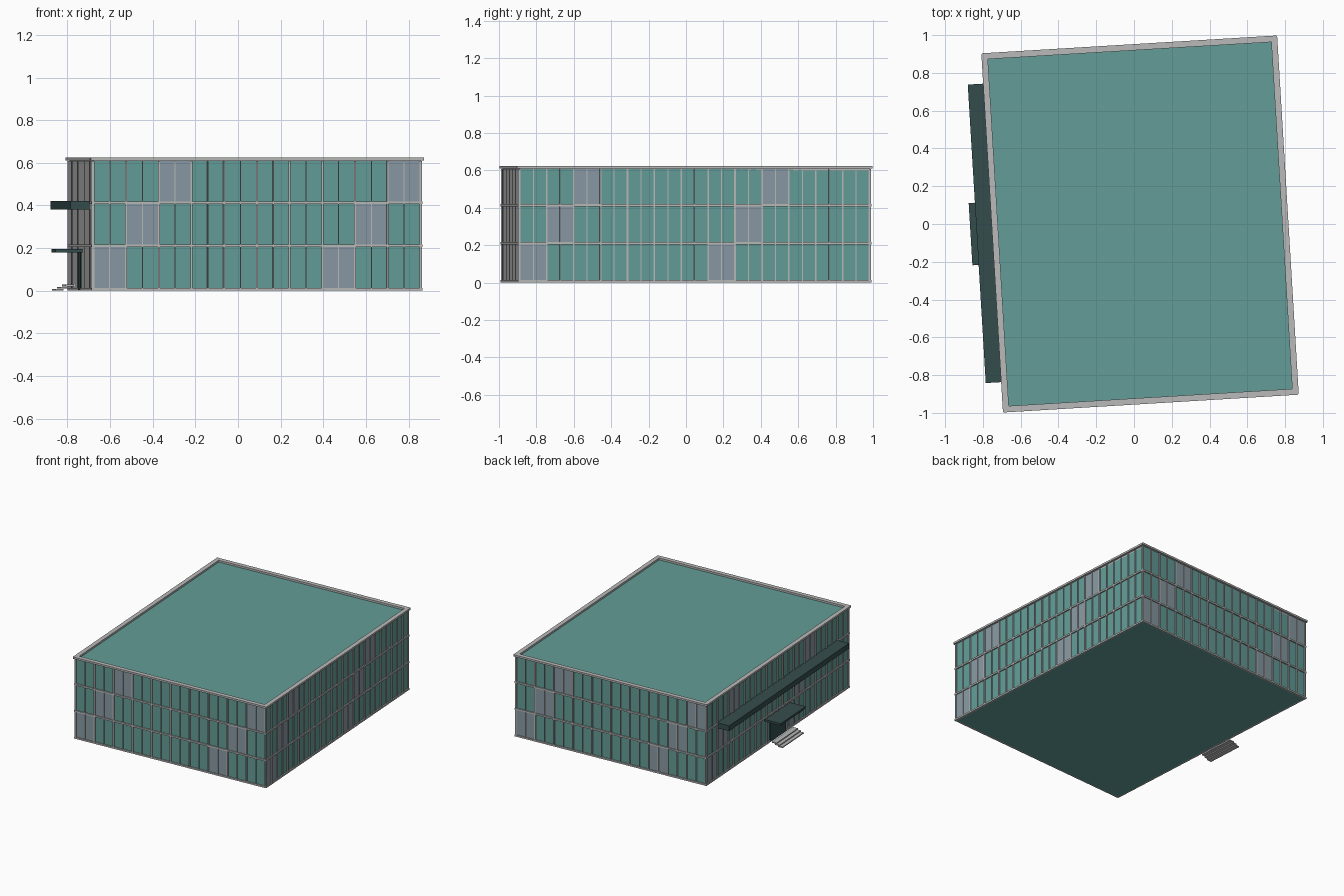
import bpy
import bmesh
import math
from mathutils import Matrix, Vector

cube = bpy.data.objects.get("Cube")
if cube:
    bpy.data.objects.remove(cube, do_unlink=True)


def material(name, rgb):
    mat = bpy.data.materials.new(name)
    mat.use_nodes = True
    mat.diffuse_color = (*rgb, 1)
    mat.node_tree.nodes["Principled BSDF"].inputs["Base Color"].default_value = (*rgb, 1)
    return mat


teal = material("teal glass", (0.125, 0.335, 0.31))
slate = material("grey spandrel", (0.25, 0.32, 0.37))
metal = material("light grey metal", (0.48, 0.49, 0.48))
dark = material("dark teal metal", (0.036, 0.073, 0.073))

# Building is turned slightly on its plot
PLOT = Matrix.Translation((0.032, 0, 0)) @ Matrix.Rotation(math.radians(3.45), 4, "Z")
WIDTH, DEPTH = 1.537, 1.873
FLOOR, BASE = 0.2033, 0.007
ROOF = 0.608


def boxes(name, mat, ranges, turn=0):
    """One object made of boxes, each given as x, y and z ranges."""
    bm = bmesh.new()
    for spans in ranges:
        centre = Vector([(a + b) / 2 for a, b in spans])
        size = [b - a for a, b in spans]
        place = Matrix.Translation(centre) @ Matrix.Diagonal((*size, 1))
        bmesh.ops.create_cube(bm, size=1, matrix=place)
    mesh = bpy.data.meshes.new(name)
    bm.to_mesh(mesh)
    bm.free()
    mesh.materials.append(mat)
    obj = bpy.data.objects.new(name, mesh)
    obj.matrix_world = PLOT @ Matrix.Rotation(turn * math.pi / 2, 4, "Z")
    bpy.context.collection.objects.link(obj)
    return obj


def around(c, size):
    return (c - size / 2, c + size / 2)


# Glass body with flat roof
boxes("glass_body", teal, [(around(0, WIDTH), around(0, DEPTH), (0.001, ROOF))])


def facade(side, turn, length, distance, bays):
    """Curtain wall, laid out from left to right as seen from outside."""
    wall, step = -distance, length / bays

    # Vertical mullions: thick between bays, thin at mid bay
    bars = []
    for i in range(2 * bays + 1):
        width = 0.005 if i % 2 else 0.009
        x = -length / 2 + i * step / 2
        bars.append((around(x, width), (wall - 0.008, wall + 0.004), (0.004, ROOF)))
    boxes(side + "_mullions", metal, bars, turn)

    # Floor bands
    bands = [(around(0, length + 0.016), (wall - 0.009, wall + 0.004),
              around(BASE + k * FLOOR, 0.012)) for k in range(3)]
    boxes(side + "_floor_bands", metal, bands, turn)

    # Opaque panels stepping one bay per floor
    panels = []
    for floor in range(3):
        for bay in range(floor, bays, 7):
            x = -length / 2 + bay * step
            z = BASE + floor * FLOOR
            panels.append(((x, x + step), (wall - 0.002, wall + 0.002),
                           (z, min(z + FLOOR, ROOF))))
    boxes(side + "_panels", slate, panels, turn)

    # Parapet cap
    boxes(side + "_parapet", metal,
          [(around(0, length + 0.026), (wall - 0.016, wall + 0.017), (0.61, 0.624)),
           (around(0, length), (wall, wall + 0.012), (0.6, 0.615))], turn)


facade("front", 0, WIDTH, DEPTH / 2, 10)
facade("right", 1, DEPTH, WIDTH / 2, 13)
facade("back", 2, WIDTH, DEPTH / 2, 10)
facade("left", 3, DEPTH, WIDTH / 2, 13)

# Entrance side: long sunshade, porch canopy and door
WALL = -WIDTH / 2
boxes("long_sunshade", dark, [((-0.866, WALL), around(0, 1.583), (0.38, 0.42))])
boxes("porch_canopy", dark, [((-0.899, WALL), around(0, 0.33), (0.18, 0.196))])
boxes("entrance_door", dark, [((WALL - 0.01, WALL), around(0, 0.2), (0.004, 0.18))])

# Open entrance steps
treads = [((-0.899 + k * 0.024, -0.86 + k * 0.024), around(0, 0.28),
           (k * 0.01, k * 0.01 + 0.008)) for k in range(3)]
boxes("entrance_steps", metal, treads)
